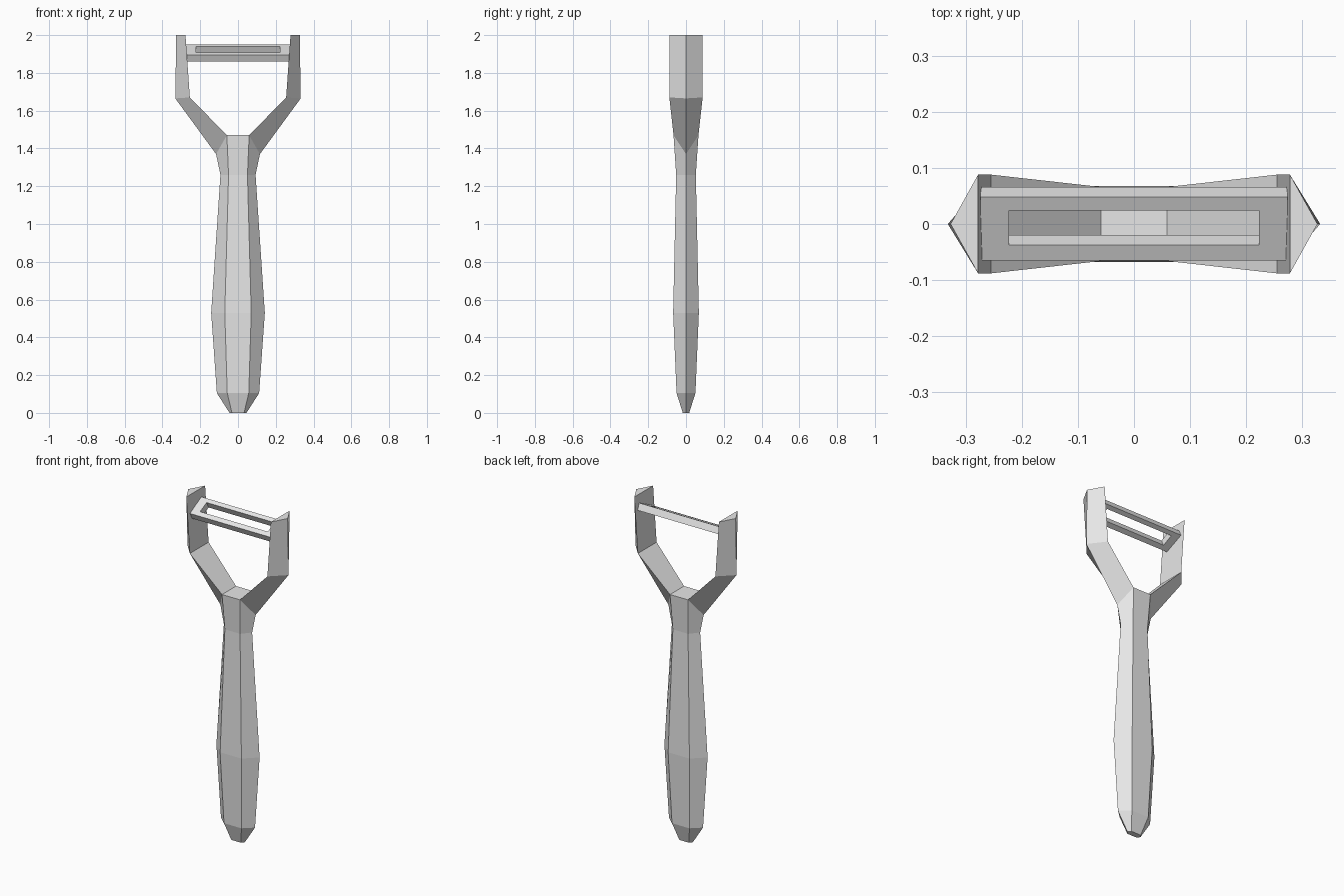
import bpy
import bmesh
from mathutils import Vector

cube = bpy.data.objects.get("Cube")
if cube:
    bpy.data.objects.remove(cube, do_unlink=True)

grey = bpy.data.materials.new("light_grey")
grey.use_nodes = True
grey.diffuse_color = (0.8, 0.8, 0.8, 1)
grey.node_tree.nodes["Principled BSDF"].inputs["Base Color"].default_value = (0.8, 0.8, 0.8, 1)


def finish(bm, name):
    bmesh.ops.recalc_face_normals(bm, faces=bm.faces)
    mesh = bpy.data.meshes.new(name)
    bm.to_mesh(mesh)
    bm.free()
    mesh.materials.append(grey)
    obj = bpy.data.objects.new(name, mesh)
    bpy.context.collection.objects.link(obj)
    return obj


def bridge(bm, a, b, closed=True):
    for i in range(len(a) if closed else len(a) - 1):
        j = (i + 1) % len(a)
        bm.faces.new((a[i], a[j], b[j], b[i]))


# Handle and fork: six-sided rings, as height, ridge height, ridge x, flat x, depth
bm = bmesh.new()
profile = [
    (0.0, 0.0, 0.045, 0.032, 0.017),
    (0.105, 0.105, 0.112, 0.057, 0.05),
    (0.53, 0.53, 0.142, 0.07, 0.068),
    (1.26, 1.26, 0.093, 0.05, 0.052),
    (1.47, 1.37, 0.116, 0.059, 0.066),
]
rings = []
for z, ridge_z, w, f, d in profile:
    points = [(f, -d, z), (w, 0, ridge_z), (f, d, z),
              (-f, d, z), (-w, 0, ridge_z), (-f, -d, z)]
    rings.append([bm.verts.new(p) for p in points])
for lower, upper in zip(rings, rings[1:]):
    bridge(bm, lower, upper)
bm.faces.new(rings[0])
top = rings[-1]
bm.faces.new((top[0], top[2], top[3], top[5]))

# Two triangular arms continue from the sides of the top ring
arm = [(1.67, 1.665, 0.332, 0.255), (2.0, 2.0, 0.327, 0.278)]
for side, start in ((1, top[0:3]), (-1, top[3:6])):
    last = start
    for z, ridge_z, w, f in arm:
        ring = [bm.verts.new((side * f, -side * 0.088, z)),
                bm.verts.new((side * w, 0, ridge_z)),
                bm.verts.new((side * f, side * 0.088, z))]
        bridge(bm, last, ring)
        last = ring
    bm.faces.new(last)
finish(bm, "handle_and_fork")

# Blade: a tilted slotted frame between the arms
bm = bmesh.new()
front = Vector((0, -0.065, 1.895))
slope = Vector((0, 0.113, 0.055))
thick = Vector((0, 0.018, -0.036))


def loop(half, low, high, offset):
    corners = ((-half, low), (half, low), (half, high), (-half, high))
    return [bm.verts.new(front + slope * t + offset + Vector((x, 0, 0))) for x, t in corners]


none = Vector()
outer_top = loop(0.274, 0, 1, none)
slot_top = loop(0.223, 0.24, 0.79, none)
slot_bottom = loop(0.223, 0.24, 0.79, thick)
outer_bottom = loop(0.274, 0, 1, thick)
loops = [outer_top, slot_top, slot_bottom, outer_bottom]
for a, b in zip(loops, loops[1:] + loops[:1]):
    bridge(bm, a, b)
finish(bm, "blade")
